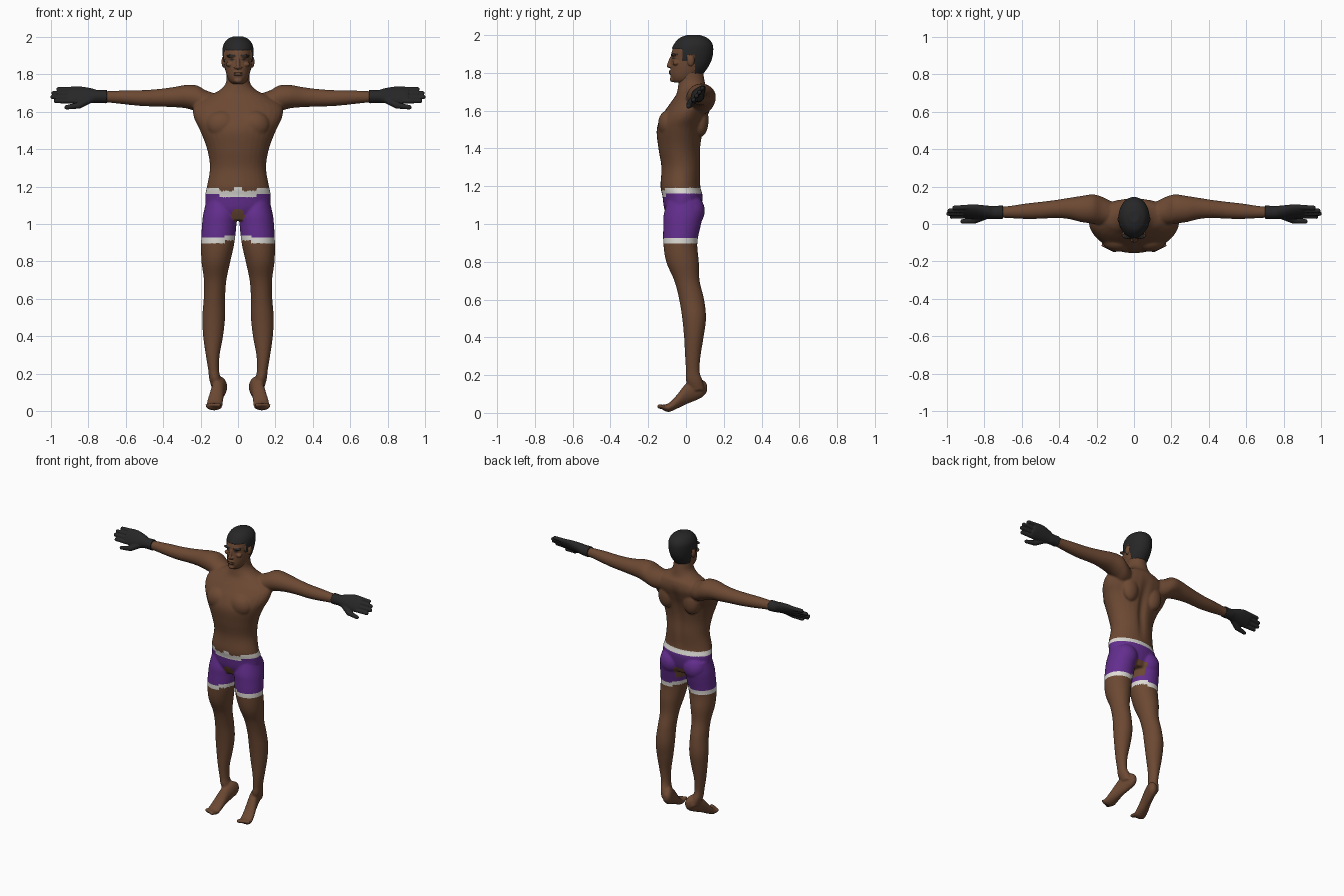
import bpy, bmesh, math
from mathutils import Vector, Matrix

cube = bpy.data.objects.get("Cube")
if cube:
    bpy.data.objects.remove(cube)


def material(name, color):
    m = bpy.data.materials.new(name)
    m.use_nodes = True
    m.diffuse_color = (*color, 1)
    m.node_tree.nodes["Principled BSDF"].inputs["Base Color"].default_value = (*color, 1)
    return m


SKIN = material("brown_skin", (0.15, 0.066, 0.033))
DARK = material("black_hair_and_gloves", (0.02, 0.02, 0.021))
PURPLE = material("purple_cloth", (0.125, 0.027, 0.27))
WHITE = material("white_trim", (0.74, 0.72, 0.68))


def spline(a, b, c, d, t):
    return [0.5 * (2 * q + (r - p) * t + (2 * p - 5 * q + 4 * r - s) * t * t
                   + (3 * q - p - 3 * r + s) * t ** 3) for p, q, r, s in zip(a, b, c, d)]


def loft(bm, rings, axis, roll=0, sides=32, steps=5):
    """Skin elliptical rings (x, y, z, half_a, half_b) stacked along an axis."""
    u, v = {"x": ((0, 1, 0), (0, 0, 1)), "y": ((1, 0, 0), (0, 0, 1)),
            "z": ((1, 0, 0), (0, 1, 0))}[axis]
    u, v = Vector(u), Vector(v)
    u, v = u * math.cos(roll) + v * math.sin(roll), v * math.cos(roll) - u * math.sin(roll)
    pts = [rings[0]] + list(rings) + [rings[-1]]
    fine = [spline(*pts[i:i + 4], k / steps) for i in range(len(rings) - 1) for k in range(steps)]
    fine.append(rings[-1])
    loops = []
    for x, y, z, a, b in fine:
        angles = [math.tau * k / sides for k in range(sides)]
        loops.append([bm.verts.new(Vector((x, y, z)) + u * a * math.cos(t) + v * b * math.sin(t))
                      for t in angles])
    for lo, hi in zip(loops, loops[1:]):
        for k in range(sides):
            n = (k + 1) % sides
            bm.faces.new((lo[k], lo[n], hi[n], hi[k]))
    bm.faces.new(loops[0][::-1])
    bm.faces.new(loops[-1])


def ball(bm, loc, size):
    m = Matrix.Translation(loc) @ Matrix.Diagonal((*size, 1))
    bmesh.ops.create_icosphere(bm, subdivisions=3, radius=1, matrix=m)


def beads(bm, p, q, r0, r1, n=14):
    for k in range(n):
        t = k / (n - 1)
        r = r0 + (r1 - r0) * t
        ball(bm, Vector(p).lerp(Vector(q), t), (r, r, r))


def upright(rows, s=1):
    """Rows of (z, centre x, half width, front y, back y) to rings."""
    return [(s * cx, (f + b) / 2, z, w, (b - f) / 2) for z, cx, w, f, b in rows]


def fuse(name, bm, voxel, smooth, mats, paint=None, shape=None):
    """Blend overlapping volumes into one surface, then sculpt and paint it."""
    bmesh.ops.recalc_face_normals(bm, faces=bm.faces)
    mesh = bpy.data.meshes.new(name)
    bm.to_mesh(mesh)
    bm.free()
    ob = bpy.data.objects.new(name, mesh)
    bpy.context.collection.objects.link(ob)
    rem = ob.modifiers.new("blend", "REMESH")
    rem.mode, rem.voxel_size = "VOXEL", voxel
    sm = ob.modifiers.new("soften", "SMOOTH")
    sm.factor, sm.iterations = 0.5, smooth
    dg = bpy.context.evaluated_depsgraph_get()
    done = bpy.data.meshes.new_from_object(ob.evaluated_get(dg))
    ob.modifiers.clear()
    ob.data = done
    done.name = name
    done.materials.clear()
    for m in mats:
        done.materials.append(m)
    if shape:
        moves = [shape(v.co, v.normal) for v in done.vertices]
        for v, d in zip(done.vertices, moves):
            v.co += d
    for p in done.polygons:
        p.use_smooth = True
        p.material_index = paint(p.center) if paint else 0
    return ob


# Body: torso, legs, feet and arms
bm = bmesh.new()
loft(bm, upright([
    (1.02, 0, .10, -.09, .06), (1.08, 0, .165, -.115, .08), (1.15, 0, .175, -.125, .088),
    (1.2, 0, .166, -.135, .076), (1.3, 0, .15, -.13, .08), (1.4, 0, .165, -.146, .08),
    (1.5, 0, .203, -.155, .095), (1.57, 0, .236, -.13, .117), (1.63, 0, .235, -.09, .135),
    (1.68, 0, .17, -.055, .13), (1.71, 0, .105, -.045, .11), (1.75, 0, .066, -.04, .10),
    (1.81, 0, .06, -.04, .09)]), "z")
for s in (1, -1):
    ball(bm, (s * .085, -.09, 1.53), (.085, .058, .075))     # chest
    ball(bm, (s * .095, .075, 1.55), (.06, .045, .09))       # shoulder blade
    ball(bm, (s * .09, .025, 1.07), (.08, .075, .085))       # buttock
    loft(bm, upright([
        (1.12, .095, .075, -.1, .085), (1.05, .096, .09, -.118, .09), (1, .1, .092, -.12, .08),
        (.9, .108, .089, -.12, .06), (.8, .118, .077, -.105, .068), (.7, .122, .06, -.062, .072),
        (.6, .126, .057, -.036, .096), (.5, .13, .061, -.02, .106), (.4, .133, .053, -.01, .093),
        (.3, .135, .037, -.005, .077), (.22, .13, .029, 0, .072), (.17, .122, .031, 0, .088),
        (.12, .11, .028, .02, .1)], s), "z")
    loft(bm, [(s * x, y, z, a, b) for y, x, z, a, b in [
        (.112, .085, .133, .012, .02), (.09, .088, .13, .03, .044), (.05, .097, .125, .034, .06),
        (0, .11, .1, .036, .055), (-.05, .121, .057, .041, .036), (-.09, .127, .029, .043, .024),
        (-.12, .13, .028, .04, .015)]], "y")
    for k in range(5):                                       # toes, big one inside
        x, r = .1 + .016 * k, .013 - .0012 * k
        beads(bm, (s * x, -.1, .026), (s * (x + .003), -.14 + .006 * k, .034), r, r, 6)
    loft(bm, [(s * x, y, z, a, b) for x, y, z, a, b in [
        (.1, .05, 1.63, .06, .06), (.17, .07, 1.645, .075, .068), (.22, .08, 1.67, .078, .07),
        (.28, .08, 1.68, .07, .062), (.35, .083, 1.677, .056, .053), (.42, .08, 1.674, .048, .047),
        (.5, .073, 1.672, .045, .043), (.58, .068, 1.675, .041, .039),
        (.66, .064, 1.678, .033, .033), (.75, .062, 1.68, .026, .027)]], "x")


def spine_groove(co, n):
    if co.y < .02 or not 1.2 < co.z < 1.66:
        return Vector()
    depth = .016 * math.exp(-(co.x / .028) ** 2) * math.sin(math.pi * (co.z - 1.2) / .46)
    return Vector((0, -depth, 0))


def paint_body(c):
    """Skin, purple shorts and their white waistband and hems."""
    x, front = abs(c.x), c.y < -.02
    if x > .3 or not .8 < c.z < 1.25:
        return 0
    crotch = math.hypot(x, c.z - 1.045) < .036 if front else x < .045 and c.z < 1.055
    if crotch and c.z > .97:
        return 0
    dip = .016 if front and x < .1 else 0
    top = 1.2 if front and x < .02 else 1.192 - dip
    hem = .897 + (.015 if x < .07 else 0)
    if not hem < c.z < top:
        return 0
    return 2 if c.z > 1.16 - dip or c.z < hem + .028 else 1


fuse("body", bm, .006, 6, [SKIN, PURPLE, WHITE], paint_body, spine_groove)

# Head with face and hair
bm = bmesh.new()
loft(bm, upright([
    (1.748, 0, .03, -.06, .03), (1.762, 0, .046, -.076, .06), (1.79, 0, .059, -.083, .08),
    (1.83, 0, .069, -.082, .11), (1.87, 0, .074, -.078, .13), (1.91, 0, .077, -.076, .138),
    (1.95, 0, .074, -.058, .135), (1.98, 0, .055, -.03, .11), (1.995, 0, .025, .01, .07)]), "z")
beads(bm, (0, -.077, 1.88), (0, -.09, 1.838), .009, .012, 8)  # nose
ball(bm, (0, -.07, 1.766), (.022, .016, .015))                # chin
for z in (1.797, 1.808):                                      # lips
    ball(bm, (0, -.081, z), (.025, .011, .0055))
for s in (1, -1):
    ball(bm, (s * .012, -.084, 1.835), (.009, .01, .008))     # nostril
    ball(bm, (s * .033, -.064, 1.896), (.03, .016, .008))     # brow ridge
    ball(bm, (s * .042, -.052, 1.852), (.022, .019, .014))    # cheek
    ball(bm, (s * .076, .025, 1.866), (.012, .019, .031))     # ear


def hairy(c):
    if c.y < -.02:
        return c.z > 1.928
    if c.y < .004:
        return c.z > 1.865
    return c.z > (1.897 if c.y < .046 else 1.79)


def paint_head(c):
    x = abs(c.x)
    brow = c.y < -.04 and .012 < x < .056 and abs(c.z - 1.9 + .1 * abs(x - .035)) < .005
    eye = c.y < -.04 and ((x - .032) / .013) ** 2 + ((c.z - 1.878) / .004) ** 2 < 1
    return 1 if hairy(c) or brow or eye else 0


fuse("head", bm, .003, 4, [SKIN, DARK], paint_head,
     lambda co, n: n * .006 if hairy(co) else Vector())

# Gloves: cuff, tilted palm, fingers and thumb
TILT = math.radians(53)
across = Vector((0, math.cos(TILT), math.sin(TILT)))
for s, name in ((1, "left_glove"), (-1, "right_glove")):
    bm = bmesh.new()
    loft(bm, [(s * x, y, z, a, b) for x, y, z, a, b in [
        (.7, .063, 1.68, .036, .036), (.75, .062, 1.681, .035, .034),
        (.78, .062, 1.685, .043, .031), (.84, .065, 1.688, .054, .026),
        (.89, .066, 1.688, .053, .021), (.91, .066, 1.688, .048, .017)]], "x", TILT)
    for k, tip in enumerate((.972, .99, .984, .958)):
        base = Vector((s * .88, .066, 1.688)) + across * .026 * (k - 1.5)
        end = Vector((s * tip, base.y - .003, base.z))
        beads(bm, base, end, .0145, .012)
    beads(bm, (s * .79, .045, 1.665), (s * .85, .02, 1.633), .02, .018)
    beads(bm, (s * .85, .02, 1.633), (s * .915, .014, 1.623), .017, .012)
    fuse(name, bm, .0035, 2, [DARK])
